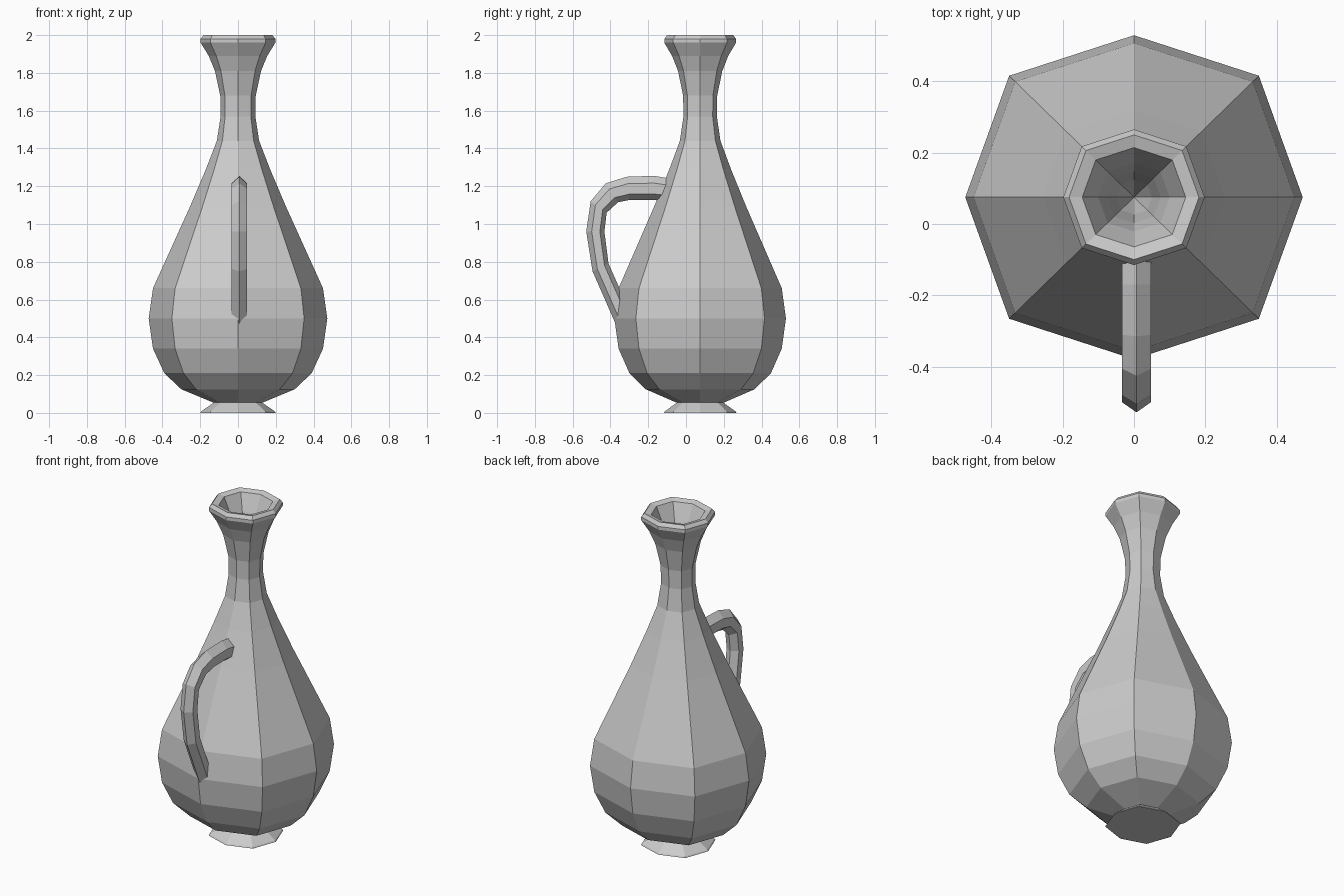
import bpy
import bmesh
from mathutils import Vector

cube = bpy.data.objects.get("Cube")
if cube:
    bpy.data.objects.remove(cube, do_unlink=True)

clay = bpy.data.materials.new("grey_clay")
clay.use_nodes = True
grey = (0.6, 0.6, 0.6, 1)
clay.diffuse_color = grey
clay.node_tree.nodes["Principled BSDF"].inputs["Base Color"].default_value = grey

CENTRE_Y = 0.075
# Slightly uneven octagon, starting at the +x corner
OCTAGON = [(1, 0), (.74, .72), (0, .96), (-.74, .72),
           (-1, 0), (-.74, -.72), (0, -.96), (.74, -.72)]


def bridge(bm, rings):
    for a, b in zip(rings, rings[1:]):
        n = len(a)
        for i in range(n):
            j = (i + 1) % n
            bm.faces.new((a[i], a[j], b[j], b[i]))


def finish(bm, name):
    bmesh.ops.recalc_face_normals(bm, faces=bm.faces)
    mesh = bpy.data.meshes.new(name)
    bm.to_mesh(mesh)
    bm.free()
    mesh.materials.append(clay)
    obj = bpy.data.objects.new(name, mesh)
    bpy.context.collection.objects.link(obj)


def turned(name, profile, tip_z=None):
    """Sweep (radius, height) points round the octagon; close both ends."""
    bm = bmesh.new()
    rings = [[bm.verts.new((r * x, CENTRE_Y + r * y, z)) for x, y in OCTAGON]
             for r, z in profile]
    bridge(bm, rings)
    bm.faces.new(rings[0])
    last = rings[-1]
    if tip_z is None:
        bm.faces.new(last)
    else:
        tip = bm.verts.new((0, CENTRE_Y, tip_z))
        for i in range(len(last)):
            bm.faces.new((last[i], last[(i + 1) % len(last)], tip))
    finish(bm, name)


# Flared foot
turned("foot", [(.2, 0), (.195, .008), (.12, .06)])

# Body, neck, rolled lip and hollow throat
turned("bottle_body", [
    (.12, .05), (.30, .125), (.39, .21), (.45, .34), (.473, .5), (.45, .66),
    (.255, 1.09), (.17, 1.29), (.112, 1.44), (.092, 1.57), (.094, 1.68),
    (.122, 1.81), (.155, 1.89), (.198, 1.96), (.198, 1.98), (.182, 2.0),
    (.145, 1.99), (.1, 1.89), (.075, 1.8), (.05, 1.66)], tip_z=1.5)

# Handle: outer and inner (y, z) edge at each station, hexagonal section
stations = [((-.08, 1.24), (-.09, 1.12)), ((-.17, 1.255), (-.17, 1.127)),
            ((-.315, 1.25), (-.30, 1.127)), ((-.425, 1.215), (-.36, 1.115)),
            ((-.505, 1.12), (-.42, 1.06)), ((-.528, .96), (-.432, .96)),
            ((-.495, .75), (-.41, .79)), ((-.37, .465), (-.33, .61))]
SECTION = [(0, 0), (.3, 1), (.75, 1), (1, 0), (.75, -1), (.3, -1)]
bm = bmesh.new()
rings = []
for outer, inner in stations:
    a, b = Vector((.007, *outer)), Vector((.007, *inner))
    rings.append([bm.verts.new(a.lerp(b, t) + Vector((.041 * side, 0, 0)))
                  for t, side in SECTION])
bridge(bm, rings)
bm.faces.new(rings[0])
bm.faces.new(rings[-1])
finish(bm, "handle")
